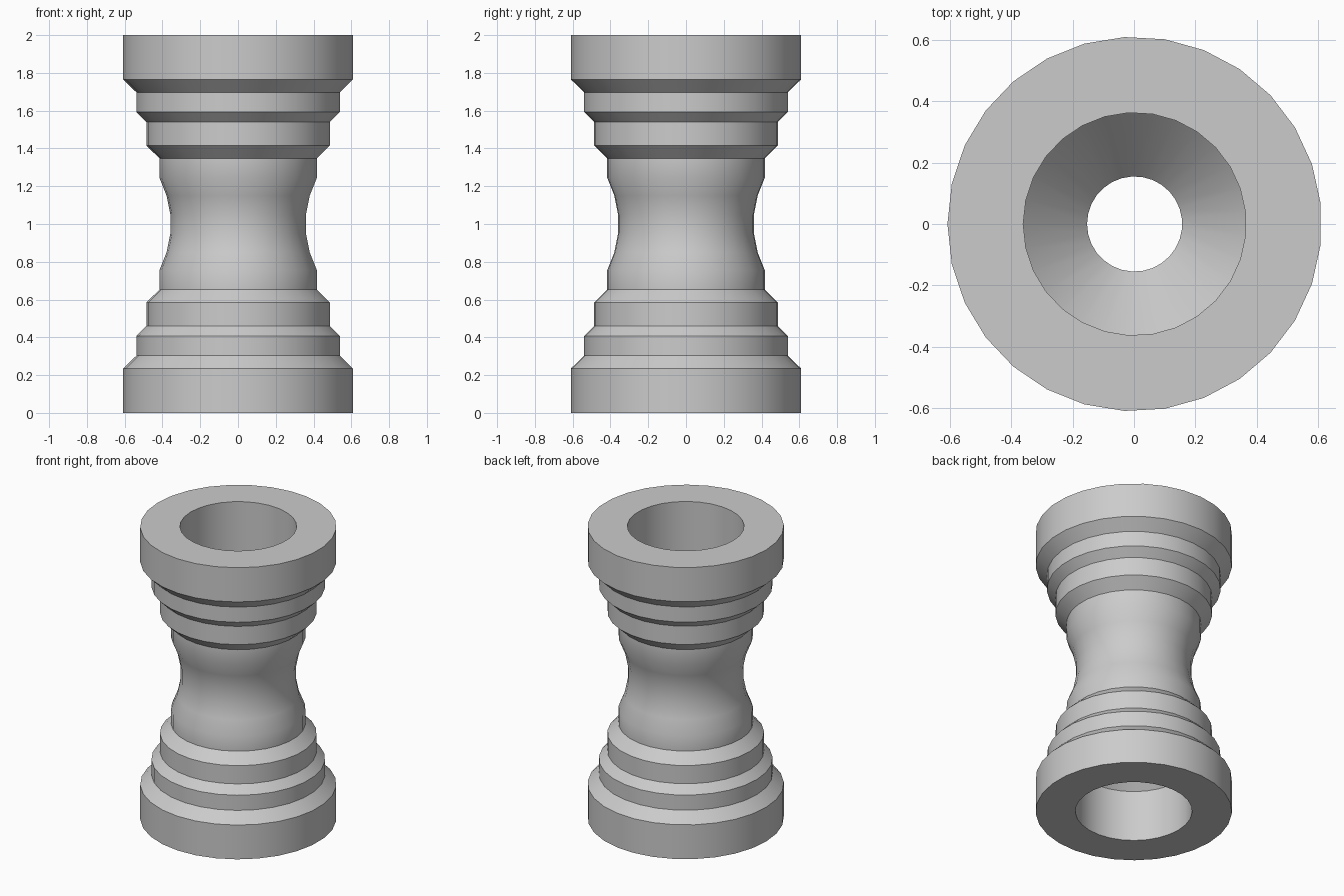
import bpy, bmesh, math

if "Cube" in bpy.data.objects:
    bpy.data.objects.remove(bpy.data.objects["Cube"])

SIDES = 29

# One plain grey for the whole part
grey = bpy.data.materials.new("plain_grey")
grey.diffuse_color = (0.6, 0.6, 0.6, 1.0)
grey.use_nodes = True
grey.node_tree.nodes["Principled BSDF"].inputs["Base Color"].default_value = grey.diffuse_color

# Lower half of the outside: stepped foot, then the narrowing waist (radius, z)
outer_half = [(0.61, 0.0), (0.61, 0.235), (0.54, 0.303), (0.54, 0.407),
              (0.487, 0.46), (0.487, 0.585), (0.418, 0.652), (0.418, 0.755),
              (0.38, 0.85), (0.36, 0.95)]
# Lower half of the inside: wide socket, cone, narrow bore
inner_half = [(0.363, 0.0), (0.363, 0.35), (0.155, 0.57)]


def mirrored(half):
    """Complete a half profile by reflecting it about mid height."""
    return half + [(r, 2.0 - z) for r, z in reversed(half)]


profile = mirrored(outer_half) + mirrored(inner_half)[::-1]

# Spin the closed profile into rings and join them with quads
bm = bmesh.new()
rings = []
for i in range(SIDES):
    a = math.pi + 2 * math.pi * i / SIDES
    rings.append([bm.verts.new((r * math.cos(a) + 0.002, r * math.sin(a), z))
                  for r, z in profile])
n = len(profile)
for i in range(SIDES):
    p, q = rings[i], rings[(i + 1) % SIDES]
    for j in range(n):
        k = (j + 1) % n
        bm.faces.new((p[j], q[j], q[k], p[k]))
bmesh.ops.recalc_face_normals(bm, faces=bm.faces[:])

mesh = bpy.data.meshes.new("hollow_spool")
bm.to_mesh(mesh)
bm.free()
mesh.materials.append(grey)
spool = bpy.data.objects.new("hollow_spool", mesh)
bpy.context.collection.objects.link(spool)

# Smooth round walls, crisp step edges
bpy.context.view_layer.objects.active = spool
spool.select_set(True)
bpy.ops.object.shade_smooth_by_angle(angle=math.radians(30))
